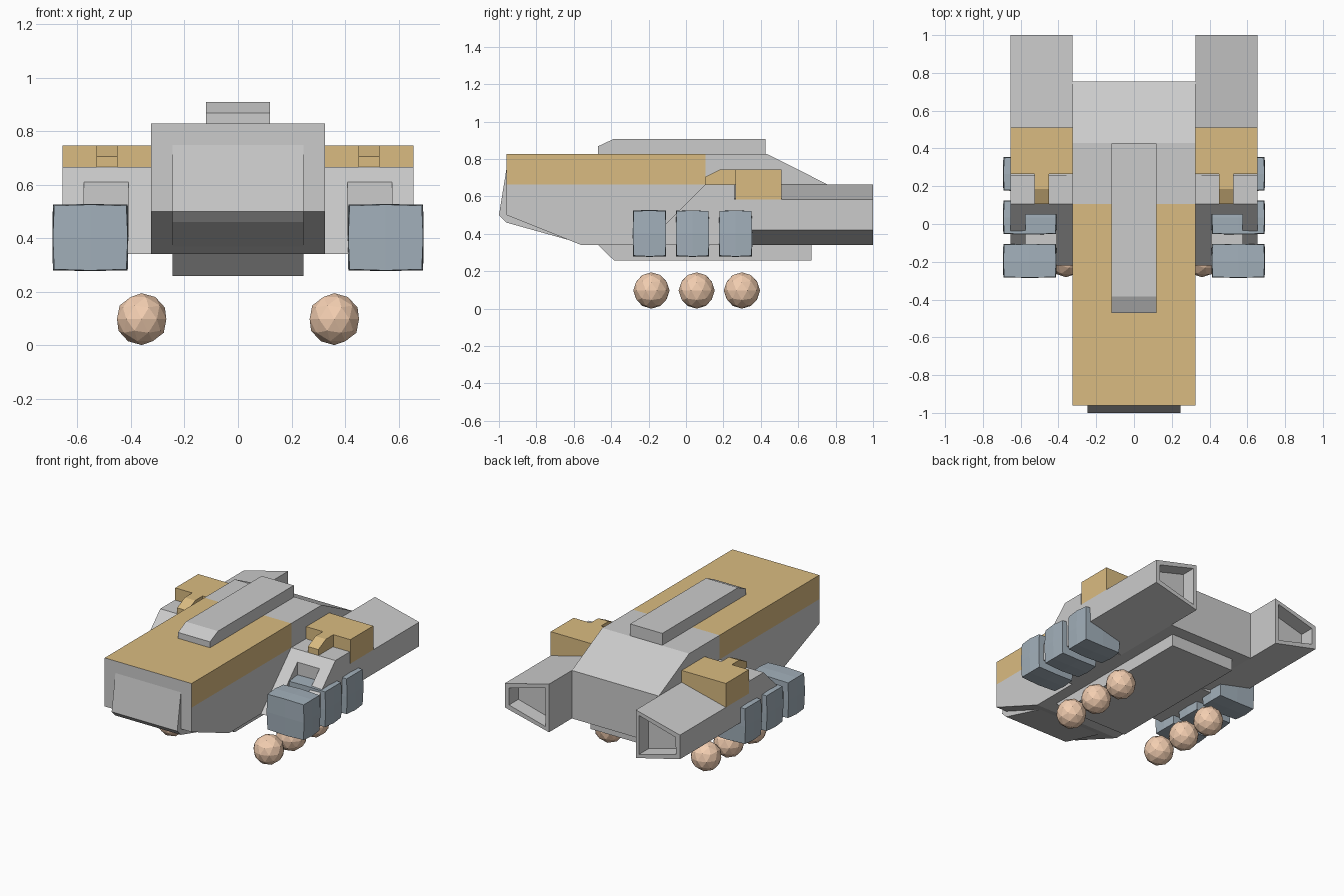
import bpy, bmesh
from mathutils import Vector

if "Cube" in bpy.data.objects:
    bpy.data.objects.remove(bpy.data.objects["Cube"])


def material(name, color):
    m = bpy.data.materials.new(name)
    m.diffuse_color = (*color, 1)
    m.use_nodes = True
    m.node_tree.nodes["Principled BSDF"].inputs["Base Color"].default_value = m.diffuse_color
    return m


gold = material("gold", (0.70, 0.50, 0.22))
slate = material("slate", (0.36, 0.43, 0.49))
peach = material("peach", (0.90, 0.62, 0.44))


def finish(name, bm, mats=()):
    bmesh.ops.recalc_face_normals(bm, faces=bm.faces)
    me = bpy.data.meshes.new(name)
    bm.to_mesh(me)
    bm.free()
    ob = bpy.data.objects.new(name, me)
    bpy.context.collection.objects.link(ob)
    for m in mats:
        me.materials.append(m)
    return ob


def prism(points, direction):
    """Closed prism from a 3D outline swept along a direction."""
    bm = bmesh.new()
    face = bm.faces.new([bm.verts.new(p) for p in points])
    res = bmesh.ops.extrude_face_region(bm, geom=[face], use_keep_orig=True)
    verts = [v for v in res["geom"] if isinstance(v, bmesh.types.BMVert)]
    bmesh.ops.translate(bm, verts=verts, vec=direction)
    return bm


def side_prism(profile, x0, x1):
    return prism([(x0, y, z) for y, z in profile], (x1 - x0, 0, 0))


def box(x0, x1, y0, y1, z0, z1):
    return side_prism([(y0, z0), (y1, z0), (y1, z1), (y0, z1)], x0, x1)


# Main hull, with the upper front shell painted gold
bm = side_prism([(-0.96, 0.828), (-0.96, 0.5), (-0.56, 0.34), (0.755, 0.34),
                 (0.755, 0.665), (0.43, 0.828)], -0.325, 0.325)
for co, no in (((0, 0.105, 0), (0, 1, 0)), ((0, 0, 0.665), (0, 0, 1))):
    bmesh.ops.bisect_plane(bm, geom=bm.verts[:] + bm.edges[:] + bm.faces[:],
                           plane_co=co, plane_no=no)
bmesh.ops.recalc_face_normals(bm, faces=bm.faces)
for f in bm.faces:
    c = f.calc_center_median()
    if c.z > 0.67 and c.y < 0.1 and f.normal.y > -0.5:
        f.material_index = 1
grey = material("grey", (0.8, 0.8, 0.8))
finish("hull", bm, (grey, gold))

# Nose panel, roof ridge and belly plate
finish("nose_panel", side_prism([(-0.95, 0.747), (-0.96, 0.747), (-1.0, 0.5), (-0.96, 0.46),
                                 (-0.63, 0.368), (-0.6, 0.42), (-0.95, 0.52)], -0.245, 0.245))
finish("roof_ridge", side_prism([(-0.47, 0.828), (-0.47, 0.868), (-0.385, 0.908),
                                 (0.425, 0.908), (0.425, 0.828)], -0.12, 0.12))
finish("belly_plate", side_prism([(-0.47, 0.34), (-0.385, 0.258), (0.67, 0.258),
                                  (0.67, 0.34)], -0.245, 0.245))

for s, side in ((1, "right"), (-1, "left")):
    # Sloped front of the side pod with an open well cut into it
    pod = finish(f"pod_front_{side}",
                 side_prism([(0.105, 0.665), (-0.22, 0.34), (0.26, 0.34), (0.26, 0.665)],
                            s * 0.325, s * 0.655))
    well = finish(f"well_cutter_{side}", box(s * 0.41, s * 0.575, -0.4, 0.05, 0.39, 0.9))
    well.hide_render = True
    well.hide_viewport = True
    cut = pod.modifiers.new("well", "BOOLEAN")
    cut.operation = "DIFFERENCE"
    cut.solver = "EXACT"
    cut.object = well

    # Tapered rear of the pod with a hollow exhaust
    bm = prism([(s * 0.325, 0.26, 0.34), (s * 0.655, 0.26, 0.42),
                (s * 0.655, 0.26, 0.583), (s * 0.325, 0.26, 0.665)], (0, 0.74, 0))
    bmesh.ops.recalc_face_normals(bm, faces=bm.faces)
    rear = max(bm.faces, key=lambda f: f.calc_center_median().y)
    bmesh.ops.inset_region(bm, faces=[rear], thickness=0.04)
    hole = bmesh.ops.extrude_discrete_faces(bm, faces=[rear])["faces"][0]
    bmesh.ops.translate(bm, verts=hole.verts[:], vec=(0, -0.1, 0))
    finish(f"pod_rear_{side}", bm)

    # Gold saddle and its forward tongue
    finish(f"saddle_{side}", box(s * 0.325, s * 0.655, 0.265, 0.51, 0.583, 0.745), (gold,))
    finish(f"saddle_tongue_{side}",
           side_prism([(0.105, 0.665), (0.105, 0.705), (0.185, 0.745), (0.265, 0.745),
                       (0.265, 0.665)], s * 0.45, s * 0.528), (gold,))

    for i in range(3):
        # Slightly bulging side block
        bm = bmesh.new()
        bmesh.ops.create_cube(bm, size=2)
        bmesh.ops.subdivide_edges(bm, edges=bm.edges[:], cuts=1, use_grid_fill=True)
        for v in bm.verts:
            n = sum(abs(c) > 0.5 for c in v.co)
            k = {1: 1.0, 2: 0.985, 3: 0.95}[n]
            v.co = Vector((v.co.x * 0.142 * k, v.co.y * 0.09 * k, v.co.z * 0.125 * k))
            v.co += Vector((s * 0.552, -0.195 + 0.23 * i, 0.402))
        finish(f"side_block_{side}_{i + 1}", bm, (slate,))

        # Landing ball
        bm = bmesh.new()
        bmesh.ops.create_icosphere(bm, subdivisions=2, radius=0.097)
        bmesh.ops.translate(bm, verts=bm.verts, vec=(s * 0.36, -0.185 + 0.242 * i, 0.097))
        finish(f"landing_ball_{side}_{i + 1}", bm, (peach,))
